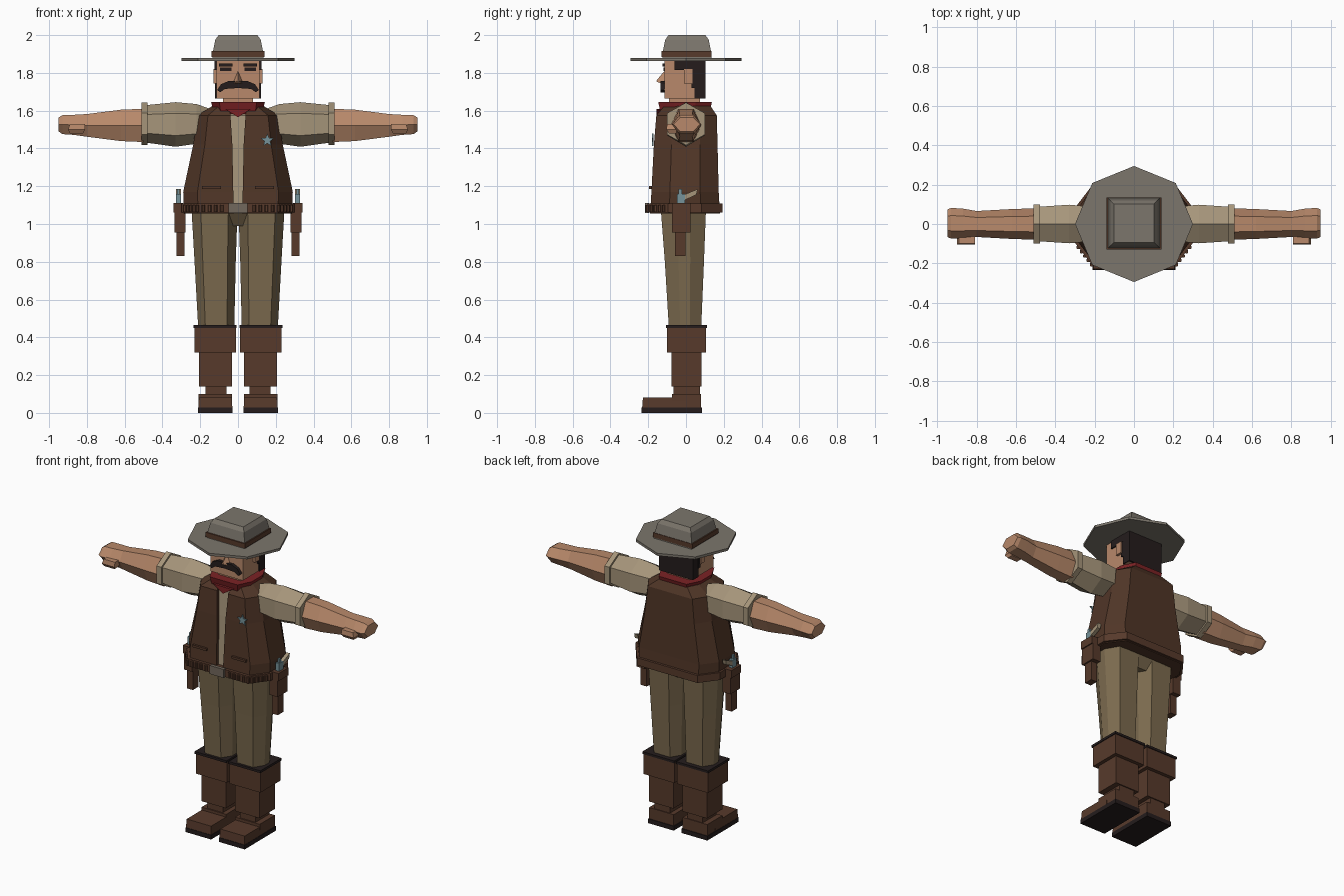
import bpy, bmesh, math
from mathutils import Vector

old = bpy.data.objects.get("Cube")
if old:
    bpy.data.objects.remove(old, do_unlink=True)


def material(name, *rgb):
    m = bpy.data.materials.new(name)
    m.use_nodes = True
    m.diffuse_color = (*rgb, 1)
    m.node_tree.nodes["Principled BSDF"].inputs["Base Color"].default_value = (*rgb, 1)
    return m


FELT = material("grey_felt", .2, .18, .15)
DARK = material("near_black", .018, .012, .012)
LEATHER = material("brown_leather", .095, .042, .024)
SKIN = material("skin", .48, .25, .145)
RED = material("red_cloth", .2, .016, .018)
VEST = material("vest_brown", .08, .036, .02)
SHIRT = material("tan_shirt", .38, .3, .195)
PANTS = material("olive_trousers", .2, .145, .077)
METAL = material("blue_steel", .18, .29, .32)
BUCKLE = material("dull_buckle", .17, .14, .11)


def loft(name, rings, mat, pair=False):
    """Skin a list of equal point rings and cap both ends."""
    bm = bmesh.new()
    rows = [[bm.verts.new(p) for p in ring] for ring in rings]
    n = len(rows[0])
    for a, b in zip(rows, rows[1:]):
        for i in range(n):
            j = (i + 1) % n
            bm.faces.new((a[i], a[j], b[j], b[i]))
    bm.faces.new(rows[0])
    bm.faces.new(rows[-1])
    bmesh.ops.recalc_face_normals(bm, faces=bm.faces)
    mesh = bpy.data.meshes.new(name)
    bm.to_mesh(mesh)
    bm.free()
    ob = bpy.data.objects.new(name, mesh)
    bpy.context.collection.objects.link(ob)
    mesh.materials.append(mat)
    if pair:
        mod = ob.modifiers.new("mirror", 'MIRROR')
        mod.use_clip = mod.use_mirror_merge = False
    return ob


def rect(x0, x1, y0, y1, z):
    return [(x0, y0, z), (x1, y0, z), (x1, y1, z), (x0, y1, z)]


def box(name, x0, x1, y0, y1, z0, z1, mat, pair=False):
    return loft(name, [rect(x0, x1, y0, y1, z) for z in (z0, z1)], mat, pair)


def octo(x0, x1, y0, y1, z, k=.7, m=.4):
    """Chamfered rectangle; k and m are the flat shares along x and y."""
    cx, cy, rx, ry = (x0 + x1) / 2, (y0 + y1) / 2, (x1 - x0) / 2, (y1 - y0) / 2
    shape = [(k, -1), (1, -m), (1, m), (k, 1), (-k, 1), (-1, m), (-1, -m), (-k, -1)]
    return [(cx + rx * u, cy + ry * v, z) for u, v in shape]


def plate(name, outline, y0, y1, mat, pair=False):
    return loft(name, [[(x, y, z) for x, z in outline] for y in (y0, y1)], mat, pair)


def hexa(x, ry, rz, z, upright, y=0):
    """Six-sided arm section at x, pointing up or sideways."""
    pts = []
    for i in range(6):
        a = math.radians(60 * i + (30 if upright else 0))
        fy, fz = (1, 1 / .866) if not upright else (1 / .866, 1)
        if not upright:
            pts.append((x, y + ry * math.cos(a), z + rz * math.sin(a) * fz))
        else:
            pts.append((x, y + ry * math.cos(a) * fy, z + rz * math.sin(a)))
    return pts


# Hat: eight-sided brim, tapered crown and leather band
loft("hat_brim", [[(.3 * math.cos(math.pi * i / 4), .295 * math.sin(math.pi * i / 4), z)
                   for i in range(8)] for z in (1.864, 1.88)], FELT)
box("hat_band", -.14, .14, -.13, .135, 1.885, 1.915, LEATHER)
loft("hat_crown", [rect(-r, r, -r + .01, r, z) for r, z in
                   ((.135, 1.875), (.133, 1.91), (.12, 1.975), (.103, 2))], FELT)

# Head, face and hair
box("head", -.115, .115, -.115, .09, 1.665, 1.87, SKIN)
box("neck", -.08, .08, -.09, .075, 1.56, 1.67, SKIN)
loft("nose", [[(-.032, -.114, 1.735), (.032, -.114, 1.735), (0, -.114, 1.81)],
              [(-.008, -.157, 1.755), (.008, -.157, 1.755), (0, -.152, 1.765)]], SKIN)
box("ears", .11, .13, -.01, .035, 1.745, 1.82, SKIN, True)
box("eyes", .035, .095, -.12, -.11, 1.81, 1.828, DARK, True)
box("eyebrows", .03, .1, -.124, -.11, 1.835, 1.85, DARK, True)
plate("moustache", [(0, 1.757), (.05, 1.757), (.09, 1.74), (.11, 1.71), (.095, 1.697),
                    (.07, 1.715), (0, 1.72)], -.135, -.11, DARK, True)
box("back_hair", -.122, .122, .045, .103, 1.665, 1.866, DARK)
box("side_hair", .1, .124, -.062, .05, 1.815, 1.866, DARK, True)
box("hair_step", .1, .123, .03, .05, 1.72, 1.82, DARK, True)

# Neckerchief in two folds with a front point
loft("neckerchief", [octo(-r, r, -r - .005, r - .005, z) for r, z in
                     ((.12, 1.57), (.132, 1.6), (.142, 1.645), (.1, 1.645))], RED)
plate("neckerchief_point", [(-.07, 1.61), (.07, 1.61), (0, 1.565)], -.155, -.12, RED)


# Vest with a recessed shirt strip down the front
def vest_ring(z, r, y0, y1, gap):
    ring = octo(-r, r, y0, y1, z, .74, .45)
    return ring + [(-gap, y0, z), (-gap, y0 + .02, z), (gap, y0 + .02, z), (gap, y0, z)]


vest = loft("vest", [vest_ring(*row) for row in (
    (1.055, .285, -.19, .18, .022), (1.17, .29, -.183, .173, .025),
    (1.42, .237, -.17, .167, .03), (1.575, .215, -.157, .163, .04),
    (1.625, .135, -.115, .13, .045))], VEST)
vest.data.materials.append(SHIRT)
for f in vest.data.polygons:
    if abs(f.center.x) < .01 and f.center.y < 0 and abs(f.normal.z) < .9:
        f.material_index = 1
box("pocket_flaps", .09, .19, -.195, -.17, 1.185, 1.2, VEST, True)

# Star badge
star = []
for i in range(10):
    r = .016 if i % 2 else .036
    a = math.pi * (i / 5 + .5)
    star.append((.155 + r * math.cos(a), 1.443 + r * math.sin(a)))
plate("star_badge", star, -.18, -.172, METAL)

# Arms: pointed-up sleeve and cuff, sideways forearm and hand
loft("sleeves", [hexa(x, ry, rz, z, True) for x, ry, rz, z in (
    (.12, .06, .05, 1.55), (.22, .088, .105, 1.53), (.33, .098, .118, 1.527),
    (.48, .088, .1, 1.53))], SHIRT, True)
loft("sleeve_cuffs", [hexa(x, .1, .113, 1.53, True) for x in (.478, .512)], SHIRT, True)
loft("forearms", [hexa(x, ry, rz, z, False, y) for x, ry, rz, z, y in (
    (.5, .08, .088, 1.522, 0), (.62, .076, .083, 1.522, 0), (.8, .066, .06, 1.522, 0),
    (.87, .075, .053, 1.525, .003), (.93, .078, .05, 1.526, .004),
    (.95, .07, .036, 1.527, .004))], SKIN, True)
loft("thumbs", [rect(x0, x1, y, -.05, z) for x0, x1, y, z in (
    (.82, .89, -.09, 1.48), (.81, .9, -.104, 1.5), (.81, .89, -.1, 1.53))], SKIN, True)

# Belt, buckle and cartridge loops
belt = octo(-.3, .3, -.205, .192, 0, .72, .45)
loft("belt", [[(x, y, z) for x, y, _ in belt] for z in (1.06, 1.108)], LEATHER)
box("belt_buckle", -.05, .05, -.217, -.195, 1.057, 1.112, BUCKLE)
corner, side = Vector(belt[0]), Vector(belt[1])
start = Vector((.085, corner.y, 0))
spots = [start.lerp(corner, i / 4) for i in range(5)] + \
        [corner.lerp(side, i / 5) for i in range(1, 5)]
for i, p in enumerate(spots):
    loft(f"cartridge_{i + 1}", [octo(p.x - .009, p.x + .009, p.y - .01, p.y + .009, z, .5, .5)
                                for z in (1.064, 1.1)], LEATHER, True)

# Holsters and revolvers
box("holsters", .282, .325, -.058, -.002, .83, 1, LEATHER, True)
box("holster_tops", .278, .335, -.073, .025, .955, 1.06, LEATHER, True)
box("holster_loops", .29, .342, -.075, .025, 1.06, 1.11, LEATHER, True)
box("revolver_frames", .302, .328, -.048, -.006, 1.08, 1.16, METAL, True)
box("revolver_hammers", .31, .322, -.04, -.022, 1.15, 1.185, METAL, True)
loft("revolver_grips", [[(x, -.01, 1.125), (x, .055, 1.155), (x, .062, 1.185), (x, -.01, 1.155)]
                        for x in (.303, .327)], SHIRT, True)

# Trousers
loft("hips", [octo(-.07, .07, -.08, .07, .99), octo(-.235, .235, -.13, .11, 1.06)], PANTS)
loft("trouser_legs", [octo(*row, .6, .3) for row in (
    (.02, .21, -.09, .08, .44), (.012, .23, -.112, .095, .8),
    (.003, .245, -.132, .105, 1.06))], PANTS, True)

# Boots
box("boot_rims", .007, .235, -.107, .11, .45, .465, DARK, True)
box("boot_cuffs", .01, .23, -.1, .105, .32, .452, LEATHER, True)
box("boot_shafts", .033, .207, -.077, .082, .14, .325, LEATHER, True)
box("boot_ankles", .062, .172, -.067, .075, .08, .145, LEATHER, True)
box("boot_heels", .032, .208, -.075, .08, .028, .1, LEATHER, True)
loft("boot_toes", [rect(.03, .21, -.232, 0, .028), rect(.033, .207, -.228, 0, .082)],
     LEATHER, True)
box("boot_soles", .028, .212, -.235, .085, 0, .028, DARK, True)
